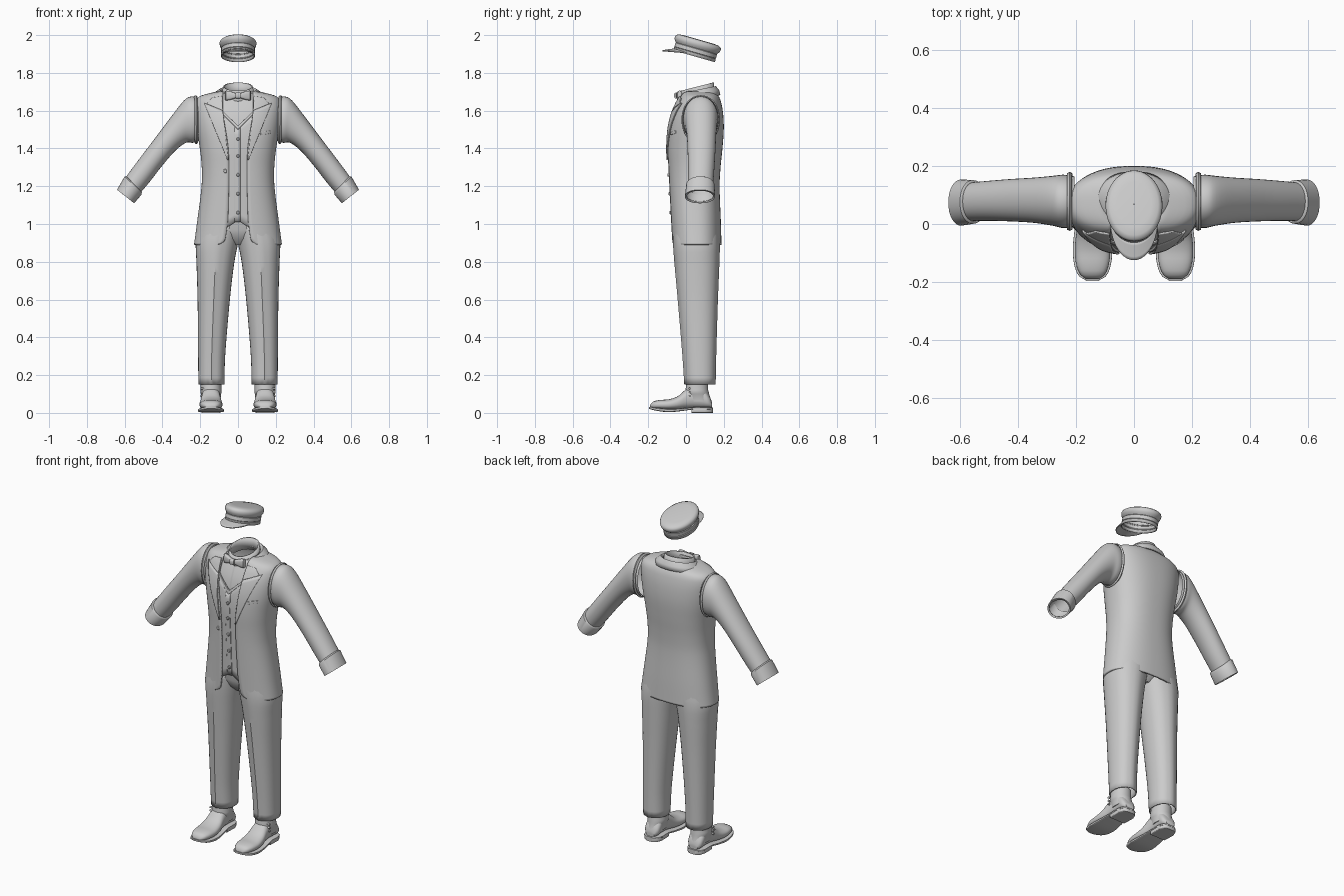
import bpy
from math import sin, cos, pi, asin, radians
from mathutils import Vector as V

if "Cube" in bpy.data.objects:
    bpy.data.objects.remove(bpy.data.objects["Cube"])

grey = bpy.data.materials.new("cloth_grey")
grey.use_nodes = True
grey.diffuse_color = (0.6, 0.6, 0.6, 1)
grey.node_tree.nodes["Principled BSDF"].inputs["Base Color"].default_value = (0.6, 0.6, 0.6, 1)


def build(name, verts, faces, thick=0, mirror=False):
    me = bpy.data.meshes.new(name)
    me.from_pydata([tuple(v) for v in verts], [], faces)
    me.materials.append(grey)
    ob = bpy.data.objects.new(name, me)
    bpy.context.collection.objects.link(ob)
    bpy.ops.object.select_all(action='DESELECT')
    ob.select_set(True)
    bpy.context.view_layer.objects.active = ob
    bpy.ops.object.mode_set(mode='EDIT')
    bpy.ops.mesh.select_all(action='SELECT')
    bpy.ops.mesh.normals_make_consistent(inside=False)
    bpy.ops.object.mode_set(mode='OBJECT')
    bpy.ops.object.shade_smooth_by_angle(angle=radians(40))
    if thick:
        m = ob.modifiers.new("thickness", 'SOLIDIFY')
        m.thickness, m.offset = thick, 0
    if mirror:
        ob.modifiers.new("mirror", 'MIRROR')
    return ob


def grid(name, rows, wrap=False, caps=False, **kw):
    """Skin a list of equally long point rows."""
    n = len(rows[0])
    faces = [(r * n + i, r * n + (i + 1) % n, (r + 1) * n + (i + 1) % n, (r + 1) * n + i)
             for r in range(len(rows) - 1) for i in range(n if wrap else n - 1)]
    if caps:
        faces += [tuple(range(n))[::-1], tuple(range((len(rows) - 1) * n, len(rows) * n))]
    return build(name, [p for row in rows for p in row], faces, **kw)


def spow(x, p):
    return (1 if x > 0 else -1) * abs(x) ** p


def ring(c, u, v, n=2, a0=0, a1=2 * pi, count=32, full=True):
    steps = count if full else count - 1
    angles = [a0 + (a1 - a0) * i / steps for i in range(count)]
    return [V(c) + V(u) * spow(cos(a), 2 / n) + V(v) * spow(sin(a), 2 / n) for a in angles]


def spline(table, t):
    """Smoothly interpolate rows keyed by their first value."""
    t = min(max(t, table[0][0]), table[-1][0])
    i = max(k for k in range(len(table) - 1) if table[k][0] <= t)
    a, b = table[i], table[i + 1]
    p, q = table[max(i - 1, 0)], table[min(i + 2, len(table) - 1)]
    f, h = (t - a[0]) / (b[0] - a[0]), b[0] - a[0]
    out = []
    for k in range(1, len(a)):
        ma, mb = (b[k] - p[k]) / (b[0] - p[0]) * h, (q[k] - a[k]) / (q[0] - a[0]) * h
        out.append(a[k] * (1 + 2 * f) * (1 - f) ** 2 + ma * f * (1 - f) ** 2
                   + b[k] * f * f * (3 - 2 * f) + mb * f * f * (f - 1))
    return out


def span(a, b, n):
    return [a + (b - a) * i / (n - 1) for i in range(n)]


# Torso sections: height, half width, front, back
TORSO = [(.89, .228, -.07, .183), (1.0, .213, -.075, .18), (1.2, .188, -.085, .173),
         (1.3, .187, -.09, .178), (1.4, .197, -.095, .188), (1.5, .213, -.09, .195),
         (1.58, .222, -.073, .192), (1.64, .222, -.048, .182), (1.672, .2, -.03, .17),
         (1.69, .14, -.022, .155), (1.7, .09, -.015, .145)]
# Half width of the jacket opening by height
OPENING = [(.89, .105), (.905, .075), (.95, .062), (1.05, .052), (1.38, .05), (1.6, .08), (1.7, .08)]
POWER = 2.4


def front_y(x, z):
    w, f, b = spline(TORSO, z)
    mid = (f + b) / 2
    return mid - (mid - f) * max(0, 1 - abs(x / w) ** POWER) ** (1 / POWER)


def patch(name, corners, lift, thick=.006, mirror=True, n=14):
    """Four-cornered plate lying on the front of the torso."""
    a, b, c, d = [V(p) for p in corners]
    rows = []
    for t in span(0, 1, n):
        pts = [a.lerp(b, s).lerp(d.lerp(c, s), t) for s in span(0, 1, n)]
        rows.append([(p.x, front_y(p.x, p.y) - lift, p.y) for p in pts])
    return grid(name, rows, thick=thick, mirror=mirror)


# Jacket body, open down the front
rows = []
for z in span(.89, .96, 8) + span(.98, 1.64, 30) + span(1.65, 1.7, 9):
    w, f, b = spline(TORSO, z)
    a = asin(min(.95, (min(spline(OPENING, z)[0], w * .9) / w) ** (POWER / 2)))
    rows.append(ring((0, (f + b) / 2, z), (0, (f - b) / 2, 0), (w, 0, 0), POWER,
                     a, 2 * pi - a, 64, False))
grid("jacket_body", rows, thick=.01)

# Lapels with a notch, waistcoat and shirt front
patch("lapel", [(.05, 1.34), (.056, 1.34), (.178, 1.64), (.08, 1.6)], .01)
patch("upper_lapel", [(.08, 1.6), (.165, 1.636), (.135, 1.668), (.085, 1.675)], .01)
patch("waistcoat", [(0, 1.02), (.1, .955), (.1, 1.615), (0, 1.52)], -.006)
patch("waistcoat_edge", [(0, 1.52), (.1, 1.615), (.1, 1.6), (0, 1.5)], -.002)
patch("waistcoat_placket", [(-.018, 1.01), (.012, 1.01), (.012, 1.51), (-.018, 1.51)], -.003, mirror=False)
patch("shirt_front", [(0, 1.45), (.1, 1.45), (.085, 1.69), (0, 1.69)], -.014)
patch("pocket_welt", [(.12, 1.47), (.17, 1.48), (.17, 1.495), (.12, 1.485)], .006, mirror=False)


def button(name, x, z, r=.009):
    y = front_y(x, z) - .005
    grid(name, [ring((x, y + d, z), (r * s, 0, 0), (0, 0, r * s), count=14)
                for d, s in ((.008, 1), (-.002, 1), (-.005, .7))], True, True)


for i, z in enumerate((1.06, 1.16, 1.26, 1.36, 1.45)):
    button("waistcoat_button_%d" % i, 0, z)
button("jacket_button", -.068, 1.28, .011)

# Jacket collar folded around the neck
grid("jacket_collar", [ring((0, y, z), (0, -d, s * d), (w, 0, 0), 2.1, .75, 2 * pi - .75, 44, False)
                       for z, w, d, y, s in ((1.672, .135, .1, .078, -.1), (1.692, .122, .097, .075, -.15),
                                             (1.708, .098, .09, .068, -.2), (1.7, .086, .085, .064, -.2))],
     thick=.008)

# Shirt collar, higher at the back
grid("shirt_collar", [ring((0, y, z), (w, 0, 0), (0, d, .022), 2)
                      for z, w, d, y in ((1.655, .088, .09, .06), (1.69, .083, .086, .059),
                                         (1.727, .074, .083, .061))], True, thick=.008)

# Bow tie
grid("bow_wing", [ring((x, -.045 + x * .2, 1.68), (0, d, 0), (0, 0, h), 3, count=20)
                  for x, d, h in ((.004, .01, .012), (.02, .012, .015), (.045, .014, .024),
                                  (.064, .012, .026), (.068, .006, .023))], True, True, mirror=True)
grid("bow_knot", [ring((x, -.049, 1.68), (0, .014, 0), (0, 0, .016), 3, count=20)
                  for x in (-.013, .013)], True, True)


def tube(name, table, **kw):
    """Sleeve-like tube from upper and lower outline points and half depth."""
    return grid(name, [ring(((a + c) / 2, y, (b + d) / 2), ((a - c) / 2, 0, (b - d) / 2), (0, r, 0), 2.1)
                       for a, b, c, d, r, y in table], True, mirror=True, **kw)


# Sleeves, shoulder seams and turned cuffs
sleeve_keys = [(0, .205, 1.665, .205, 1.44, .086, .078), (1, .245, 1.675, .24, 1.43, .092, .078),
               (2, .285, 1.655, .275, 1.43, .086, .08), (3, .36, 1.56, .33, 1.39, .078, .082),
               (4, .45, 1.44, .4, 1.31, .073, .082), (5, .53, 1.335, .47, 1.22, .069, .08),
               (6, .6, 1.24, .525, 1.155, .066, .077)]
tube("sleeve", [spline(sleeve_keys, t) for t in span(0, 6, 25)])
tube("shoulder_seam", [(.215, 1.672, .212, 1.432, .095, .078), (.223, 1.68, .22, 1.425, .1, .078),
                       (.231, 1.677, .228, 1.428, .096, .078)], thick=.004)
tube("cuff", [(.59, 1.25, .512, 1.168, .067, .076), (.599, 1.25, .512, 1.158, .073, .076),
              (.638, 1.182, .55, 1.112, .078, .074), (.63, 1.178, .555, 1.118, .07, .074)], thick=.005)

# Trousers: height, inner x, outer x, front, back
leg_keys = [(.15, .075, .207, .0, .15), (.3, .071, .208, -.01, .153), (.6, .046, .211, -.035, .162),
            (.8, .022, .217, -.053, .17), (.9, .002, .22, -.06, .172), (1.0, -.02, .195, -.06, .165)]
rows = []
for z in span(.15, 1.0, 24):
    i, o, f, b = spline(leg_keys, z)
    r = ring(((i + o) / 2, (f + b) / 2, z), ((o - i) / 2, 0, 0), (0, (b - f) / 2, 0), 2.2)
    r[24].y -= .006  # pressed crease at the front
    r[8].y += .004
    rows.append(r)
grid("trouser_leg", rows, True, thick=.006, mirror=True)
grid("trouser_seat", [ring((0, .055, z), (w, 0, 0), (0, d, 0), 2.4)
                      for z, w, d in ((.89, .03, .06), (.92, .1, .09), (.97, .17, .112), (1.1, .17, .112))],
     True, True)


def shoe_part(name, table, n, x=.143):
    grid(name, [ring((x, y, (a + b) / 2), (w, 0, 0), (0, 0, (b - a) / 2), n)
                for y, a, b, w in table], True, True, mirror=True)


# Shoes: y, bottom, top, half width
upper_keys = [(-.19, .024, .042, .022), (-.178, .022, .058, .04), (-.14, .018, .068, .056),
              (-.09, .016, .072, .061), (-.04, .018, .09, .057), (.0, .022, .125, .05),
              (.04, .025, .145, .047), (.09, .025, .135, .047), (.12, .025, .095, .044), (.137, .028, .06, .028)]
shoe_part("shoe_upper", [[y] + spline(upper_keys, y) for y in span(-.19, .137, 24)], 2.4)
sole_keys = [(-.197, .022, .032, .018), (-.185, .018, .031, .042), (-.15, .01, .026, .061),
             (-.09, .004, .022, .068), (-.02, .01, .024, .062), (.04, .018, .03, .054),
             (.1, .018, .03, .054), (.135, .018, .03, .04), (.143, .02, .028, .022)]
shoe_part("shoe_sole", [[y] + spline(sole_keys, y) for y in span(-.197, .143, 24)], 6)
shoe_part("shoe_heel", [(.03, 0, .024, .052), (.1, 0, .024, .054), (.13, 0, .024, .042), (.142, 0, .024, .022)], 8)
grid("shoe_ankle", [ring((.143, y, z), (w, 0, 0), (0, d, 0), 2.1)
                    for z, y, w, d in ((.06, .07, .05, .066), (.1, .06, .053, .062), (.105, .059, .056, .063),
                                       (.12, .057, .055, .06), (.17, .06, .054, .056))], True, True, mirror=True)
for i, z in enumerate((.09, .11, .13)):
    grid("shoe_button_%d" % i, [ring((x, .02, z), (0, .006, 0), (0, 0, .006), count=10)
                                for x in (.18, .199)], True, True, mirror=True)

# Cap, tilted back
TILT = radians(16)
ALONG, UP, CENTRE = V((0, cos(TILT), -sin(TILT))), V((0, sin(TILT), cos(TILT))), V((0, .065, 1.965))


def cap_part(name, table, **kw):
    grid(name, [ring(CENTRE + UP * h, (w, 0, 0), ALONG * d, 2, count=48) for h, w, d in table], True, **kw)


cap_part("cap_crown", [(.012, .001, .001), (.012, .06, .08), (.009, .083, .11), (.002, .094, .123),
                       (-.008, .098, .127), (-.022, .096, .124), (-.034, .088, .115), (-.04, .083, .11)])
cap_part("cap_band", [(-.036, .083, .108), (-.04, .087, .112), (-.058, .087, .112), (-.061, .084, .109),
                      (-.064, .087, .112), (-.08, .087, .112)], thick=.005)
rows = []
for t in span(0, 1, 6):
    row = []
    for a in span(-1.25, 1.25, 25):
        reach = t * max(0, cos(a) - cos(1.25)) / (1 - cos(1.25))
        row.append(CENTRE + UP * (-.072 - .026 * reach) + V(((.086 + .012 * reach) * sin(a), 0, 0))
                   - ALONG * (.111 * cos(a) + .058 * reach))
    rows.append(row)
grid("cap_peak", rows, thick=.006)
